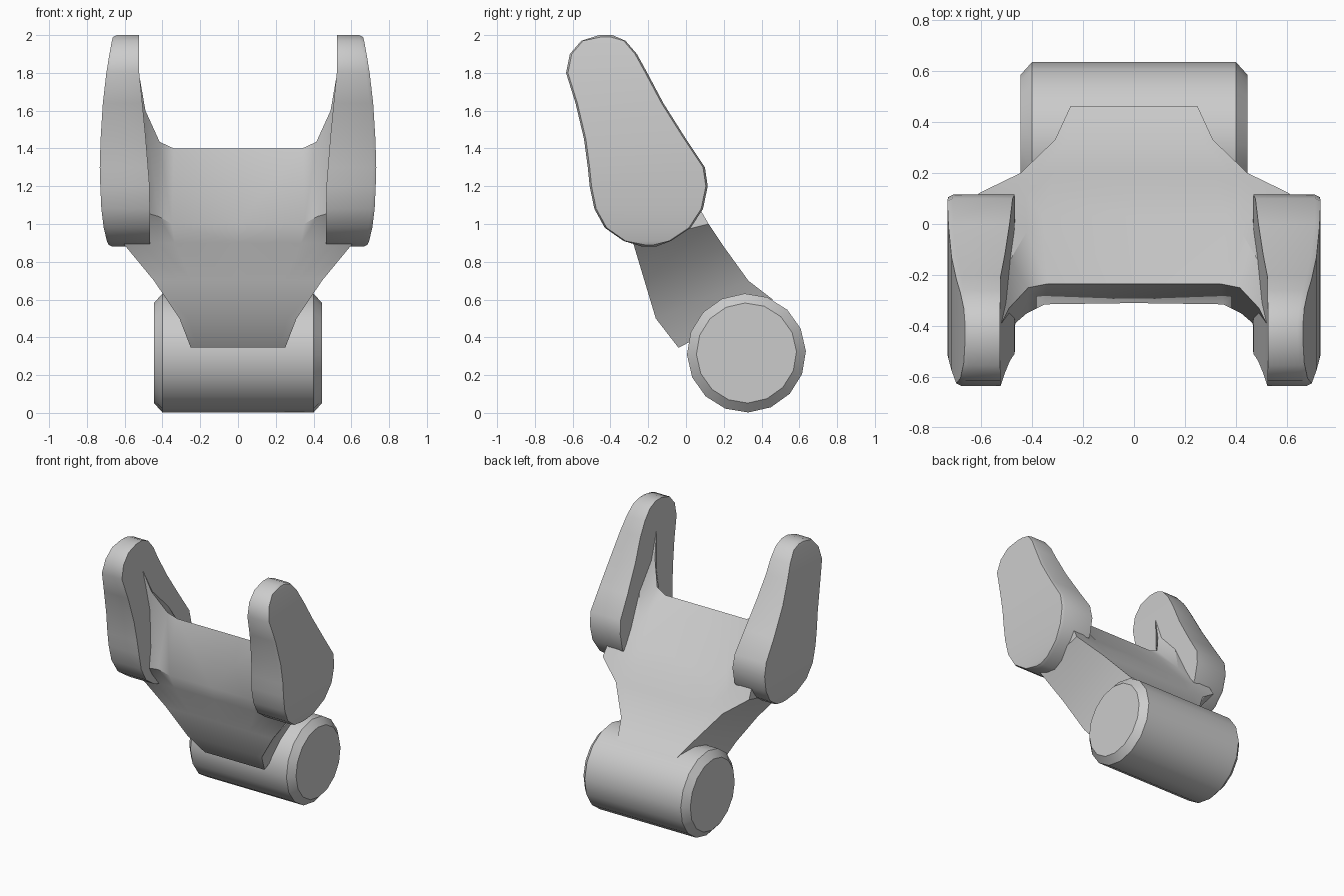
import bpy, bmesh, math
from mathutils import Matrix

if "Cube" in bpy.data.objects:
    bpy.data.objects.remove(bpy.data.objects["Cube"])


def finish(name, bm, mirror=True):
    bmesh.ops.remove_doubles(bm, verts=bm.verts, dist=1e-5)
    bmesh.ops.recalc_face_normals(bm, faces=bm.faces)
    me = bpy.data.meshes.new(name)
    bm.to_mesh(me)
    bm.free()
    ob = bpy.data.objects.new(name, me)
    bpy.context.collection.objects.link(ob)
    bpy.ops.object.select_all(action='DESELECT')
    ob.select_set(True)
    bpy.context.view_layer.objects.active = ob
    bpy.ops.object.shade_smooth_by_angle(angle=math.radians(32))
    if mirror:
        ob.modifiers.new("Mirror", 'MIRROR')
    return ob


def lerp_table(table, z):
    for (z0, x0), (z1, x1) in zip(table, table[1:]):
        if z <= z1:
            return x0 + (x1 - x0) * (z - z0) / (z1 - z0)
    return table[-1][1]


# Barrel: 16-sided cylinder along x with chamfered ends
bm = bmesh.new()
rings = []
for x, r in [(-.445, .265), (-.40, .315), (.40, .315), (.445, .265)]:
    rings.append([bm.verts.new((x, .32 + r * math.cos(a), .317 + r * math.sin(a)))
                  for a in (math.tau * i / 16 + .03 for i in range(16))])
for a, b in zip(rings, rings[1:]):
    for i in range(16):
        j = (i + 1) % 16
        bm.faces.new((a[i], a[j], b[j], b[i]))
bm.faces.new(rings[0])
bm.faces.new(rings[-1])
finish("barrel", bm, mirror=False)

# Ear plates: rows of (z, front y, back y), bulging on the outer side
rows = [(.88, -.23, -.16), (.91, -.33, -.08), (.98, -.43, .025), (1.08, -.485, .09),
        (1.2, -.51, .115), (1.3, -.52, .10), (1.45, -.54, 0), (1.64, -.585, -.12),
        (1.8, -.635, -.205), (1.9, -.615, -.26), (1.97, -.555, -.32), (2.0, -.46, -.39)]
outer = [(.88, .685), (.95, .707), (1.1, .726), (1.3, .732), (1.5, .726),
         (1.7, .711), (1.85, .69), (2.0, .662)]
inner = [(.88, .465), (1.2, .468), (1.5, .492), (1.8, .523), (2.0, .525)]
bm = bmesh.new()


def ear_layer(xfun, inset):
    last = len(rows) - 1
    layer = []
    for i, (z, f, b) in enumerate(rows):
        zz = z + inset * ((i == 0) - (i == last))
        layer.append([bm.verts.new((xfun(z), y, zz)) for y in (f + inset, b - inset)])
    return layer


layers = [ear_layer(lambda z: lerp_table(inner, z), 0),
          ear_layer(lambda z: lerp_table(outer, z) - .02, 0),
          ear_layer(lambda z: lerp_table(outer, z), .01)]
for cap in (layers[0], layers[2]):
    for p, q in zip(cap, cap[1:]):
        bm.faces.new((p[0], p[1], q[1], q[0]))
loops = [[r[0] for r in l] + [r[1] for r in reversed(l)] for l in layers]
for a, b in zip(loops, loops[1:]):
    for i in range(len(a)):
        j = (i + 1) % len(a)
        bm.faces.new((a[i], a[j], b[j], b[i]))
finish("ear_plates", bm)

# Yoke body: stations (half width, front y, z, back y, z), then flared bridge rows
stations = [(.25, -.04, .345, .46, .60), (.31, -.16, .5, .33, .70),
            (.445, -.22, .7, .2, .88), (.61, -.28, .9, .12, 1.0)]
cols = (0, .55, .7, .85, 1)
front = [[(w * c, y, z) for c in cols] for w, y, z, _, _ in stations]
back = [[(w * c, y, z) for c in cols] for w, _, _, y, z in stations]
face_row = [(0, -.31, 1.0), (.35, -.315, 1.0), (.42, -.35, 1.04), (.49, -.41, 1.06), (.55, -.43, 1.1)]
ridge = [(0, -.235, 1.4), (.34, -.235, 1.4), (.415, -.25, 1.435), (.49, -.33, 1.6), (.535, -.42, 1.86)]
slope = [(0, .03, 1.1), (.36, .03, 1.1), (.42, -.03, 1.2), (.485, -.14, 1.42), (.55, -.2, 1.55)]
bm = bmesh.new()
grid = [[bm.verts.new(p) for p in row]
        for row in front + [face_row, ridge, slope] + back[::-1]]
n = len(grid)
for i in range(n):
    a, b = grid[i], grid[(i + 1) % n]
    for k in range(4):
        bm.faces.new((a[k], a[k + 1], b[k + 1], b[k]))
edge = [r[-1] for r in grid]
for i in range(3):
    bm.faces.new((edge[i], edge[i + 1], edge[n - 2 - i], edge[n - 1 - i]))
bm.faces.new(edge[3:8])
finish("yoke_body", bm)
